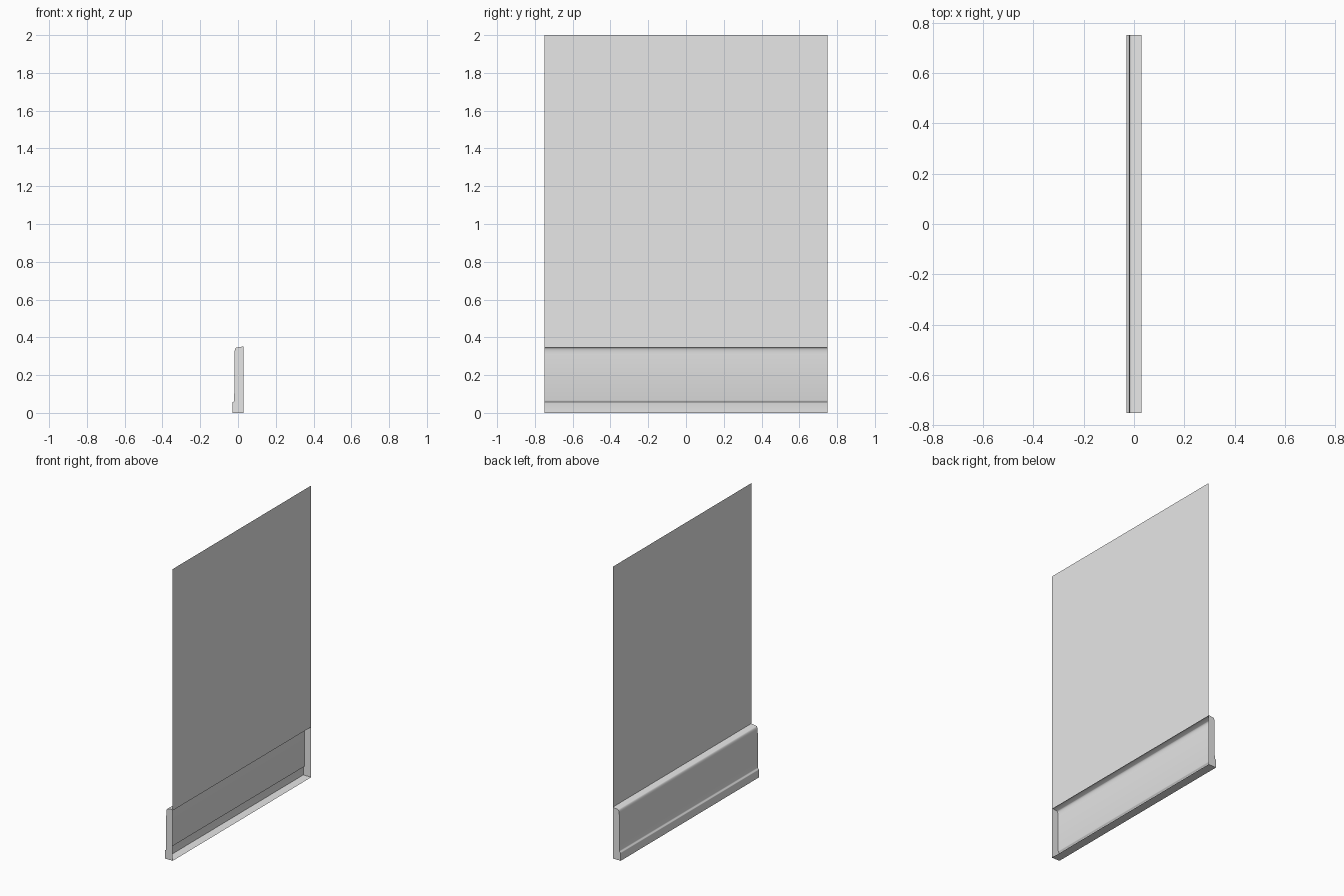
import bpy, bmesh, math

cube = bpy.data.objects.get("Cube")
if cube:
    bpy.data.objects.remove(cube, do_unlink=True)

HALF_LENGTH = 0.75
BACK = 0.03

paint = bpy.data.materials.new("light_grey_paint")
paint.use_nodes = True
grey = (0.8, 0.8, 0.8, 1)
paint.diffuse_color = grey
paint.node_tree.nodes["Principled BSDF"].inputs["Base Color"].default_value = grey


def sweep(name, profile, capped=False):
    """Sweep an open (x, z) profile along y, optionally closing both ends."""
    bm = bmesh.new()
    near, far = [[bm.verts.new((x, y, z)) for x, z in profile]
                 for y in (-HALF_LENGTH, HALF_LENGTH)]
    for i in range(len(profile) - 1):
        bm.faces.new((near[i], near[i + 1], far[i + 1], far[i]))
    if capped:
        bm.faces.new(near[::-1])
        bm.faces.new(far)
    mesh = bpy.data.meshes.new(name)
    bm.to_mesh(mesh)
    bm.free()
    mesh.materials.append(paint)
    obj = bpy.data.objects.new(name, mesh)
    bpy.context.collection.objects.link(obj)
    return obj


# Skirting board: hollow moulding, open towards the wall
profile = [(BACK, 0.352), (-0.01, 0.346)]
profile += [(-0.01 - 0.009 * math.sin(a), 0.312 + 0.034 * math.cos(a))
            for a in (math.radians(d) for d in (22, 45, 67, 90))]
profile += [(-0.02, 0.066), (-0.022, 0.06), (-0.029, 0.056),
            (-0.03, 0.052), (-0.03, 0), (BACK, 0)]
board = sweep("skirting_board", profile, capped=True)

# Wall panel: thin sheet rising from the back edge of the board
sweep("wall_panel", [(BACK, 2), (BACK, 0.345)])

bpy.ops.object.select_all(action="DESELECT")
board.select_set(True)
bpy.context.view_layer.objects.active = board
bpy.ops.object.shade_smooth_by_angle(angle=math.radians(50))
